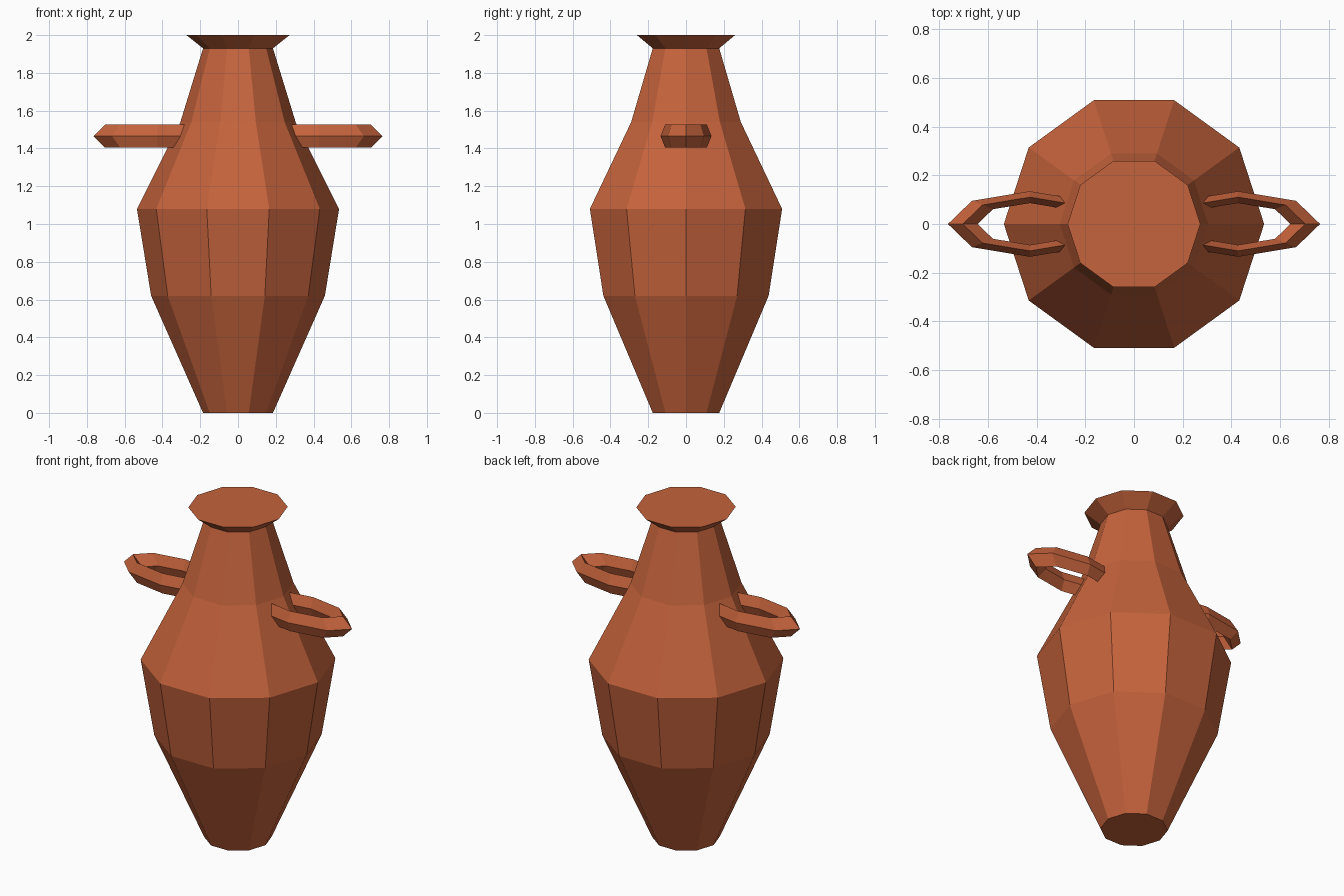
import bpy, bmesh
from math import cos, sin, pi

if "Cube" in bpy.data.objects:
    bpy.data.objects.remove(bpy.data.objects["Cube"])

SIDES = 10
clay = bpy.data.materials.new("clay")
clay.diffuse_color = (0.56, 0.125, 0.045, 1)
clay.use_nodes = True
clay.node_tree.nodes["Principled BSDF"].inputs["Base Color"].default_value = clay.diffuse_color

# Ten-sided jar body: (radius, height) profile, closed at both ends
profile = [(0.185, 0), (0.46, 0.62), (0.535, 1.08),
           (0.305, 1.54), (0.185, 1.93), (0.273, 2.0)]
bm = bmesh.new()
rings = [[bm.verts.new((r * cos(2 * pi * i / SIDES), r * sin(2 * pi * i / SIDES), z))
          for i in range(SIDES)] for r, z in profile]
for low, high in zip(rings, rings[1:]):
    for i in range(SIDES):
        j = (i + 1) % SIDES
        bm.faces.new((low[i], low[j], high[j], high[i]))
bm.faces.new(rings[0][::-1])
bm.faces.new(rings[-1])
mesh = bpy.data.meshes.new("jar_body")
bm.to_mesh(mesh)
bm.free()
mesh.materials.append(clay)
body = bpy.data.objects.new("jar_body", mesh)
bpy.context.collection.objects.link(body)

# Handles: flattened eight-sided rings sunk into the shoulder
for name, side in (("right_handle", 1), ("left_handle", -1)):
    bpy.ops.mesh.primitive_torus_add(
        major_segments=8, minor_segments=4, major_radius=0.276, minor_radius=0.061,
        location=(side * 0.428, 0, 1.465))
    handle = bpy.context.object
    handle.name = name
    handle.scale = (1, 0.4, 1)
    handle.data.materials.append(clay)
